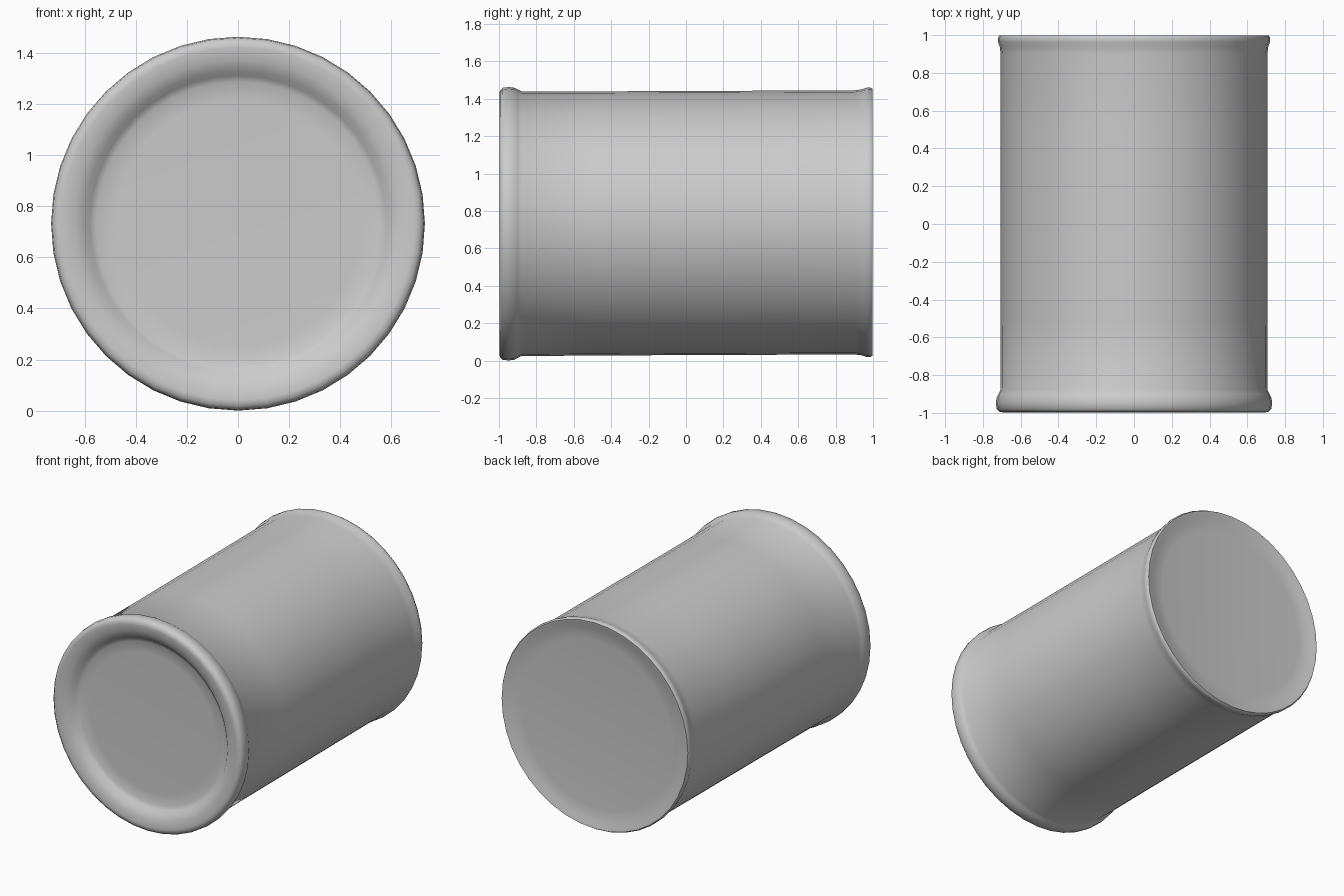
import bpy, bmesh, math

if "Cube" in bpy.data.objects:
    bpy.data.objects.remove(bpy.data.objects["Cube"])

SIDES = 40


def axis_height(y):
    # the can's axis rises very slightly towards the back
    return 0.735 + 0.004 * y


def lathe(name, profile):
    """Revolve (radius, y) points about the lengthwise axis; radius 0 closes the end."""
    bm = bmesh.new()
    rings = []
    for r, y in profile:
        zc = axis_height(y)
        if r == 0:
            rings.append([bm.verts.new((0, y, zc))])
        else:
            rings.append([bm.verts.new((r * math.cos(2 * math.pi * i / SIDES), y,
                                        zc + r * math.sin(2 * math.pi * i / SIDES)))
                          for i in range(SIDES)])
    for a, b in zip(rings, rings[1:]):
        for i in range(SIDES):
            j = (i + 1) % SIDES
            if len(a) == 1:
                bm.faces.new((a[0], b[i], b[j]))
            elif len(b) == 1:
                bm.faces.new((a[i], b[0], a[j]))
            else:
                bm.faces.new((a[i], b[i], b[j], a[j]))
    bmesh.ops.recalc_face_normals(bm, faces=bm.faces)
    mesh = bpy.data.meshes.new(name)
    bm.to_mesh(mesh)
    bm.free()
    obj = bpy.data.objects.new(name, mesh)
    bpy.context.collection.objects.link(obj)
    bpy.ops.object.select_all(action='DESELECT')
    obj.select_set(True)
    bpy.context.view_layer.objects.active = obj
    bpy.ops.object.shade_smooth_by_angle(angle=math.radians(60))
    return obj


# One closed surface: recessed front lid, rolled rim, straight wall, flared back rim, shallow back lid
lathe("can", [
    (0, -0.935), (0.48, -0.935), (0.555, -0.938), (0.58, -0.95),
    (0.60, -0.972), (0.64, -0.988), (0.69, -0.998), (0.712, -0.995),
    (0.727, -0.98), (0.731, -0.95), (0.728, -0.92), (0.718, -0.90), (0.708, -0.88),
    (0.706, -0.5), (0.706, 0.5), (0.706, 0.90),
    (0.711, 0.94), (0.720, 0.965), (0.721, 0.985), (0.713, 0.998),
    (0.695, 0.995), (0.66, 0.982), (0.58, 0.975), (0, 0.97),
])
